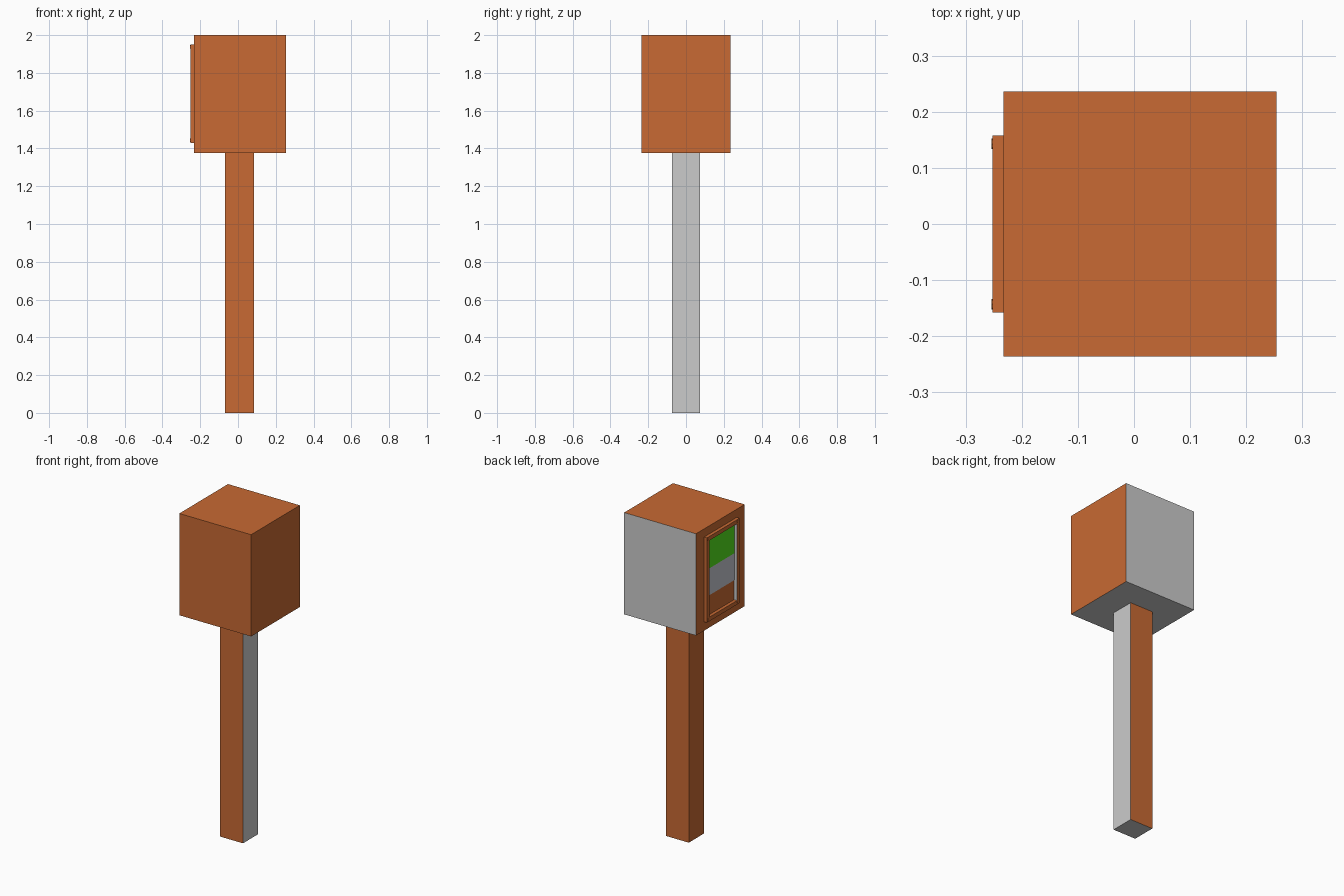
import bpy, bmesh, math
from mathutils import Matrix, Vector

if "Cube" in bpy.data.objects:
    bpy.data.objects.remove(bpy.data.objects["Cube"])


def material(name, rgb):
    m = bpy.data.materials.new(name)
    m.diffuse_color = (*rgb, 1)
    m.use_nodes = True
    m.node_tree.nodes["Principled BSDF"].inputs["Base Color"].default_value = m.diffuse_color
    return m


ORANGE = material("orange", (0.58, 0.144, 0.033))
GREEN = material("green", (0.084, 0.74, 0.012))
SILVER = material("silver", (0.55, 0.56, 0.61))


def finish(bm, name, mat, bare=lambda f: False):
    # faces picked by "bare" stay plain grey through an empty slot
    bmesh.ops.recalc_face_normals(bm, faces=bm.faces[:])
    mesh = bpy.data.meshes.new(name)
    mesh.materials.append(mat)
    if any(bare(f) for f in bm.faces):
        mesh.materials.append(None)
        for f in bm.faces:
            f.material_index = int(bare(f))
    bm.to_mesh(mesh)
    bm.free()
    obj = bpy.data.objects.new(name, mesh)
    bpy.context.collection.objects.link(obj)
    return obj


def box(name, x, y, z, mat, bare=lambda f: False):
    bm = bmesh.new()
    size = [b - a for a, b in (x, y, z)]
    mid = Vector([(a + b) / 2 for a, b in (x, y, z)])
    bmesh.ops.create_cube(bm, size=1, matrix=Matrix.Translation(mid) @ Matrix.Diagonal((*size, 1)))
    return finish(bm, name, mat, bare)


# Post and head box, each with an unpainted side and underside
box("post", (-0.07, 0.085), (-0.073, 0.073), (0, 1.376), ORANGE,
    lambda f: f.normal.x > 0.9 or f.normal.z < -0.9)
box("head_box", (-0.233, 0.254), (-0.236, 0.236), (1.376, 2), ORANGE,
    lambda f: f.normal.y > 0.9 or f.normal.z < -0.9)

# Display window frame on the left side: a flat ring, extruded outwards
bm = bmesh.new()


def ring(half_y, z0, z1):
    corners = [(-half_y, z0), (half_y, z0), (half_y, z1), (-half_y, z1)]
    return [bm.verts.new((-0.233, y, z)) for y, z in corners]


outer, inner = ring(0.158, 1.43, 1.95), ring(0.133, 1.455, 1.925)
faces = [bm.faces.new((outer[i], outer[(i + 1) % 4], inner[(i + 1) % 4], inner[i])) for i in range(4)]
new = bmesh.ops.extrude_face_region(bm, geom=faces, use_keep_orig=True)["geom"]
bmesh.ops.translate(bm, vec=(-0.0195, 0, 0), verts=[v for v in new if isinstance(v, bmesh.types.BMVert)])
finish(bm, "window_frame", ORANGE,
       lambda f: f.normal.y > 0.9 and f.calc_center_median().y < 0)

# Coloured display panels inside the frame; the bare box shows below them
box("upper_panel", (-0.2345, -0.232), (-0.133, 0.133), (1.74, 1.925), GREEN)
box("middle_panel", (-0.2345, -0.232), (-0.133, 0.133), (1.575, 1.74), SILVER)

# Small screw heads at the frame corners
for row, z in (("lower", 1.4425), ("upper", 1.9375)):
    for side, y in (("front", -0.143), ("back", 0.143)):
        bm = bmesh.new()
        bmesh.ops.create_cone(bm, cap_ends=True, segments=8, radius1=0.009, radius2=0.009, depth=0.004,
                              matrix=Matrix.Translation((-0.252, y, z)) @ Matrix.Rotation(math.pi / 2, 4, 'Y'))
        finish(bm, f"{row}_{side}_screw", ORANGE)
